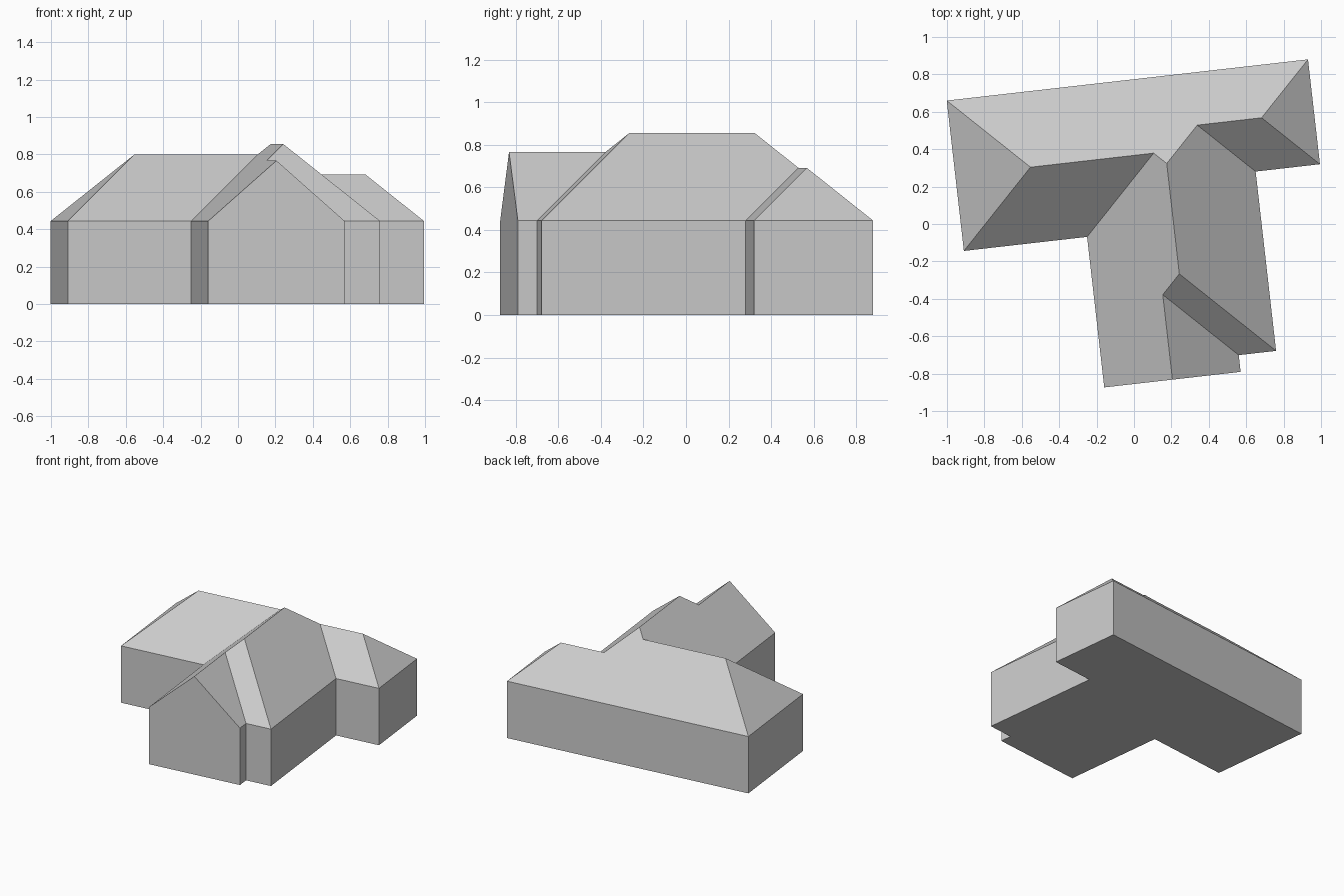
import bpy, bmesh, math
from mathutils import Matrix, Vector

cube = bpy.data.objects.get("Cube")
if cube:
    bpy.data.objects.remove(cube, do_unlink=True)

EAVE, PITCH = 0.444, 0.88
TURN = Matrix.Rotation(math.atan2(0.22, 1.93), 4, 'Z')

# Plan lines of the house, before it is turned on its plot
west, wing_w, gable_e, wing_e, east = -0.92, -0.257, 0.477, 0.678, 1.024
front, hip_s, left_s, right_s, back = -0.85, -0.76, -0.04, 0.205, 0.769

# Half spans give the ridge heights, since every slope has one pitch
left_h = (back - left_s) / 2
right_h = (back - right_s) / 2
wing_h = (wing_e - wing_w) / 2
gable_h = (gable_e - wing_w) / 2

# Wall corners, anticlockwise
corners = {
    "A": (west, left_s), "B": (wing_w, left_s), "C": (wing_w, front),
    "D": (gable_e, front), "E": (gable_e, hip_s), "F": (wing_e, hip_s),
    "G": (wing_e, right_s), "H": (east, right_s), "I": (east, back),
    "J": (west, back),
}
# Ridge ends: plan position and half span
ridges = {
    "left_out": (west + left_h, back - left_h, left_h),
    "left_in": (wing_w + left_h, back - left_h, left_h),
    "wing_back": (wing_w + wing_h, back - wing_h, wing_h),
    "wing_front": (wing_w + wing_h, hip_s + wing_h, wing_h),
    "gable_in": (wing_w + gable_h, hip_s + gable_h, gable_h),
    "gable_out": (wing_w + gable_h, front, gable_h),
    "right_in": (wing_e - right_h, back - right_h, right_h),
    "right_out": (east - right_h, back - right_h, right_h),
}
# Roof slopes
slopes = [
    "A left_out J",
    "A B left_in left_out",
    "B C gable_out gable_in wing_front wing_back left_in",
    "D E gable_in gable_out",
    "E F wing_front gable_in",
    "F G right_in wing_back wing_front",
    "G H right_out right_in",
    "H I right_out",
    "I J left_out left_in wing_back right_in right_out",
]

bm = bmesh.new()


def vert(x, y, z):
    return bm.verts.new(TURN @ Vector((x, y, z)))


base = {k: vert(x, y, 0) for k, (x, y) in corners.items()}
top = {k: vert(x, y, EAVE) for k, (x, y) in corners.items()}
for name, (x, y, half) in ridges.items():
    top[name] = vert(x, y, EAVE + PITCH * half)

# Walls, with the front one rising into the gable
names = list(corners)
for a, b in zip(names, names[1:] + names[:1]):
    peak = [top["gable_out"]] if a == "C" else []
    bm.faces.new([base[a], base[b], top[b]] + peak + [top[a]])

# Roof and floor
for slope in slopes:
    bm.faces.new([top[k] for k in slope.split()])
bm.faces.new([base[k] for k in reversed(names)])
bmesh.ops.recalc_face_normals(bm, faces=bm.faces[:])

mesh = bpy.data.meshes.new("house")
bm.to_mesh(mesh)
bm.free()
house = bpy.data.objects.new("house", mesh)
bpy.context.scene.collection.objects.link(house)

# One plain grey
grey = bpy.data.materials.new("plain grey")
grey.use_nodes = True
colour = (0.6, 0.6, 0.6, 1)
grey.diffuse_color = colour
grey.node_tree.nodes["Principled BSDF"].inputs["Base Color"].default_value = colour
mesh.materials.append(grey)
